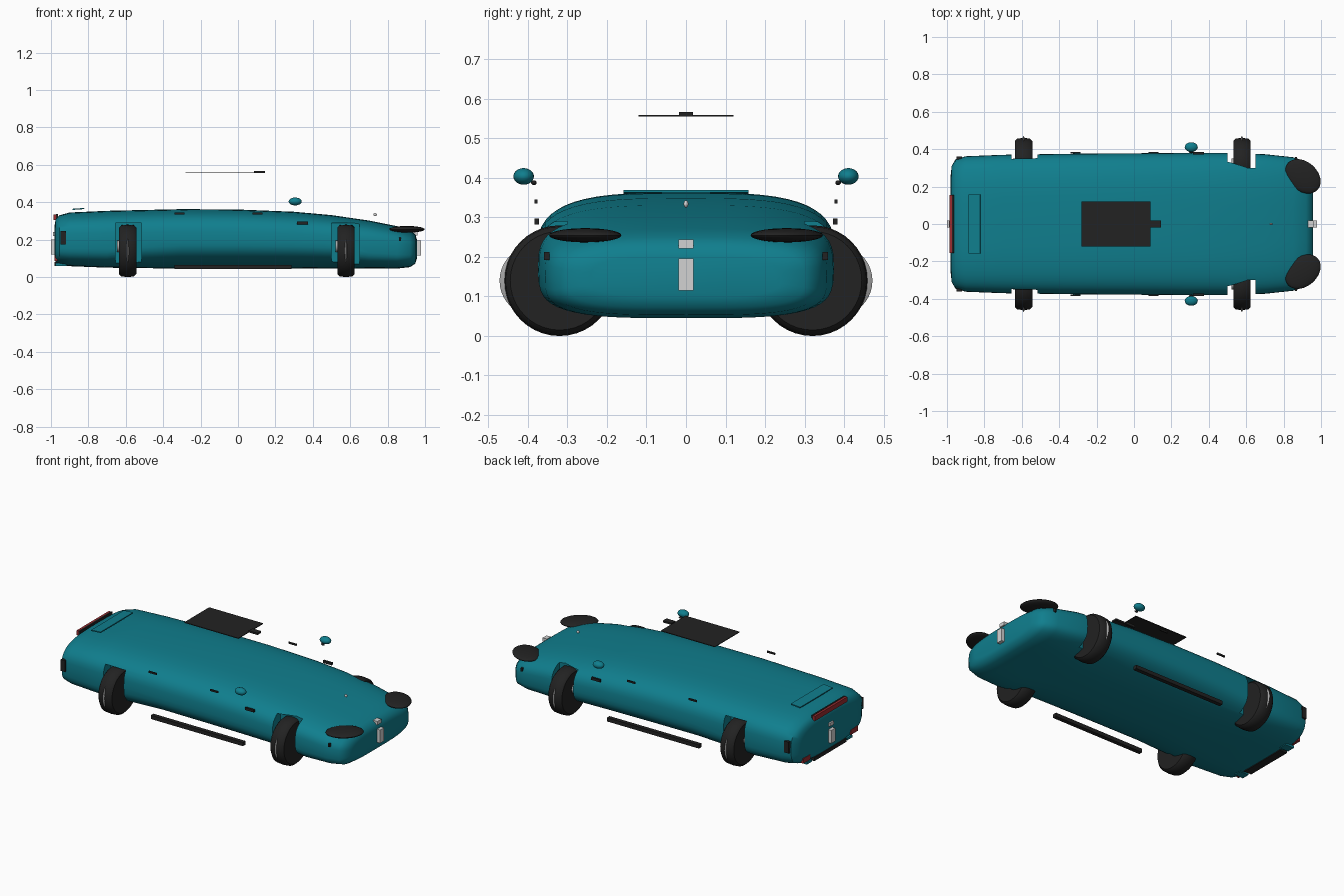
import bpy
import bmesh
from math import cos, sin, pi, radians, copysign
from mathutils import Matrix

if "Cube" in bpy.data.objects:
    bpy.data.objects.remove(bpy.data.objects["Cube"])


def material(name, rgb):
    m = bpy.data.materials.new(name)
    m.use_nodes = True
    col = (*rgb, 1)
    m.diffuse_color = col
    m.node_tree.nodes["Principled BSDF"].inputs["Base Color"].default_value = col
    return m


TEAL = material("teal paint", (0.005, 0.21, 0.27))
BLACK = material("black rubber", (0.016, 0.016, 0.016))
RED = material("red lens", (0.33, 0.025, 0.03))
SILVER = material("silver", (0.65, 0.65, 0.65))
GREY = material("rim grey", (0.4, 0.4, 0.4))


def finish(bm, name, mat, smooth=True):
    bmesh.ops.recalc_face_normals(bm, faces=bm.faces)
    me = bpy.data.meshes.new(name)
    bm.to_mesh(me)
    bm.free()
    ob = bpy.data.objects.new(name, me)
    bpy.context.collection.objects.link(ob)
    me.materials.append(mat)
    if smooth:
        shade(ob)
    return ob


def shade(ob):
    bpy.ops.object.select_all(action="DESELECT")
    ob.select_set(True)
    bpy.context.view_layer.objects.active = ob
    bpy.ops.object.shade_smooth_by_angle(angle=radians(40))


def box(name, mat, x, y, z, tilt=0):
    """Box from (min, max) pairs, optionally pitched about its middle."""
    bm = bmesh.new()
    mid = [(a + b) / 2 for a, b in (x, y, z)]
    size = [b - a for a, b in (x, y, z)]
    mat4 = Matrix.Translation(mid) @ Matrix.Rotation(tilt, 4, "Y") @ Matrix.Diagonal((*size, 1))
    bmesh.ops.create_cube(bm, size=1, matrix=mat4)
    return finish(bm, name, mat, False)


def ellipsoid(name, mat, centre, radii, turn=0):
    bm = bmesh.new()
    mat4 = Matrix.Translation(centre) @ Matrix.Rotation(turn, 4, "Z") @ Matrix.Diagonal((*radii, 1))
    bmesh.ops.create_uvsphere(bm, u_segments=24, v_segments=14, radius=1, matrix=mat4)
    return finish(bm, name, mat)


def lathe_x(name, mat, centre, profile, steps=40):
    """Spin (offset along x, radius) points about an x axis."""
    bm = bmesh.new()
    cx, cy, cz = centre
    rings = [[bm.verts.new((cx + px, cy + r * cos(2 * pi * i / steps), cz + r * sin(2 * pi * i / steps)))
              for i in range(steps)] for px, r in profile]
    skin(bm, rings)
    return finish(bm, name, mat)


def skin(bm, rings):
    n = len(rings[0])
    for a, b in zip(rings, rings[1:]):
        for i in range(n):
            j = (i + 1) % n
            bm.faces.new((a[i], a[j], b[j], b[i]))
    bm.faces.new(rings[0])
    bm.faces.new(rings[-1])


# Body shell: x, half width, bottom, top
STATIONS = [
    (-0.98, 0.26, 0.10, 0.28), (-0.975, 0.31, 0.08, 0.31), (-0.955, 0.345, 0.066, 0.33),
    (-0.9, 0.362, 0.058, 0.345), (-0.7, 0.37, 0.05, 0.354), (-0.3, 0.376, 0.045, 0.363),
    (0, 0.378, 0.045, 0.361), (0.3, 0.38, 0.045, 0.349), (0.5, 0.38, 0.045, 0.331),
    (0.7, 0.373, 0.045, 0.302), (0.85, 0.357, 0.045, 0.272), (0.92, 0.335, 0.053, 0.25),
    (0.948, 0.3, 0.072, 0.228), (0.957, 0.24, 0.1, 0.2)]


def power(v, n):
    return copysign(abs(v) ** (2 / n), v)


bm = bmesh.new()
rings = []
for x, half, low, high in STATIONS:
    mid = low + 0.47 * (high - low)
    belly = 2.5 if abs(x) < 0.65 else 3.6
    ring = []
    for i in range(56):
        a = 2 * pi * i / 56
        up = sin(a) >= 0
        n = 3.3 if up else belly
        height = high - mid if up else mid - low
        ring.append(bm.verts.new((x, half * power(cos(a), n), mid + height * power(sin(a), n))))
    rings.append(ring)
skin(bm, rings)
body = finish(bm, "body", TEAL, False)

# Wheel wells
WELLS = ((-0.655, -0.515), (0.5, 0.65))
for x in WELLS:
    for y in ((-0.6, -0.3), (0.3, 0.6)):
        cutter = box("well_cutter", TEAL, x, y, (-0.1, 0.29))
        cutter.hide_render = True
        mod = body.modifiers.new("well", "BOOLEAN")
        mod.operation = "DIFFERENCE"
        mod.solver = "EXACT"
        mod.object = cutter
        bpy.context.view_layer.objects.active = body
        bpy.ops.object.modifier_apply(modifier=mod.name)
        bpy.data.objects.remove(cutter)
shade(body)

# Parts on both sides
for side, s in (("right", -1), ("left", 1)):
    def span(a, b):
        return tuple(sorted((s * a, s * b)))

    for end, wx in (("rear", -0.59), ("front", 0.577)):
        lathe_x(f"{end}_{side}_tyre", BLACK, (wx, s * 0.32, 0.14),
                [(-0.046, 0.09), (-0.046, 0.125), (-0.034, 0.137), (0, 0.14),
                 (0.034, 0.137), (0.046, 0.125), (0.046, 0.09)])
        lathe_x(f"{end}_{side}_rim", GREY, (wx, s * 0.382, 0.14),
                [(-0.01, 0.05), (-0.008, 0.075), (0, 0.09), (0.008, 0.075), (0.01, 0.05)])
        lathe_x(f"{end}_{side}_hub", GREY, (wx - 0.05, s * 0.32, 0.165),
                [(-0.006, 0.03), (0.006, 0.03)], 20)

    ellipsoid(f"{side}_headlight", BLACK, (0.903, s * 0.255, 0.255), (0.107, 0.078, 0.018), -s * radians(42))
    ellipsoid(f"{side}_mirror", TEAL, (0.306, s * 0.411, 0.404), (0.035, 0.026, 0.021))
    ellipsoid(f"{side}_mirror_stalk", BLACK, (0.306, s * 0.385, 0.388), (0.012, 0.007, 0.006))
    for i, hx in enumerate((-0.312, 0.105)):
        box(f"{side}_door_handle_{i}", BLACK, (hx - 0.027, hx + 0.027), span(0.376, 0.384), (0.335, 0.345))
    box(f"{side}_fender_vent", BLACK, (0.315, 0.375), span(0.372, 0.384), (0.282, 0.297))
    box(f"{side}_side_skirt", BLACK, (-0.34, 0.285), span(0.335, 0.36), (0.042, 0.065))
    box(f"{side}_rear_marker", BLACK, (-0.95, -0.92), span(0.345, 0.362), (0.175, 0.245))
    box(f"{side}_front_marker", BLACK, (0.862, 0.872), span(0.345, 0.359), (0.192, 0.212))
    box(f"{side}_rear_reflector", RED, (-0.982, -0.965), span(0.195, 0.265), (0.085, 0.115))
    box(f"{side}_diffuser_end", TEAL, (-0.975, -0.915), span(0.17, 0.22), (0.06, 0.075))

# Roof panel and its clip
box("roof_panel", BLACK, (-0.28, 0.087), (-0.12, 0.12), (0.556, 0.56))
box("roof_panel_clip", BLACK, (0.085, 0.145), (-0.018, 0.018), (0.556, 0.567))

# Tail parts
box("deck_flap", TEAL, (-0.886, -0.822), (-0.158, 0.158), (0.361, 0.367), radians(-4))
box("brake_light", RED, (-0.986, -0.972), (-0.156, 0.156), (0.306, 0.335))
box("brake_light_housing", BLACK, (-0.972, -0.962), (-0.156, 0.156), (0.304, 0.337))
box("rear_diffuser", BLACK, (-0.98, -0.93), (-0.155, 0.155), (0.058, 0.08))
box("rear_plate", SILVER, (-1, -0.976), (-0.02, 0.02), (0.12, 0.2))
box("rear_plate_light", SILVER, (-0.99, -0.976), (-0.02, 0.02), (0.22, 0.24))

# Nose parts
box("front_plate", SILVER, (0.95, 0.978), (-0.019, 0.019), (0.115, 0.196))
box("front_badge", SILVER, (0.93, 0.96), (-0.019, 0.019), (0.222, 0.244))
ellipsoid("hood_sensor", SILVER, (0.733, 0, 0.334), (0.009, 0.006, 0.009))
